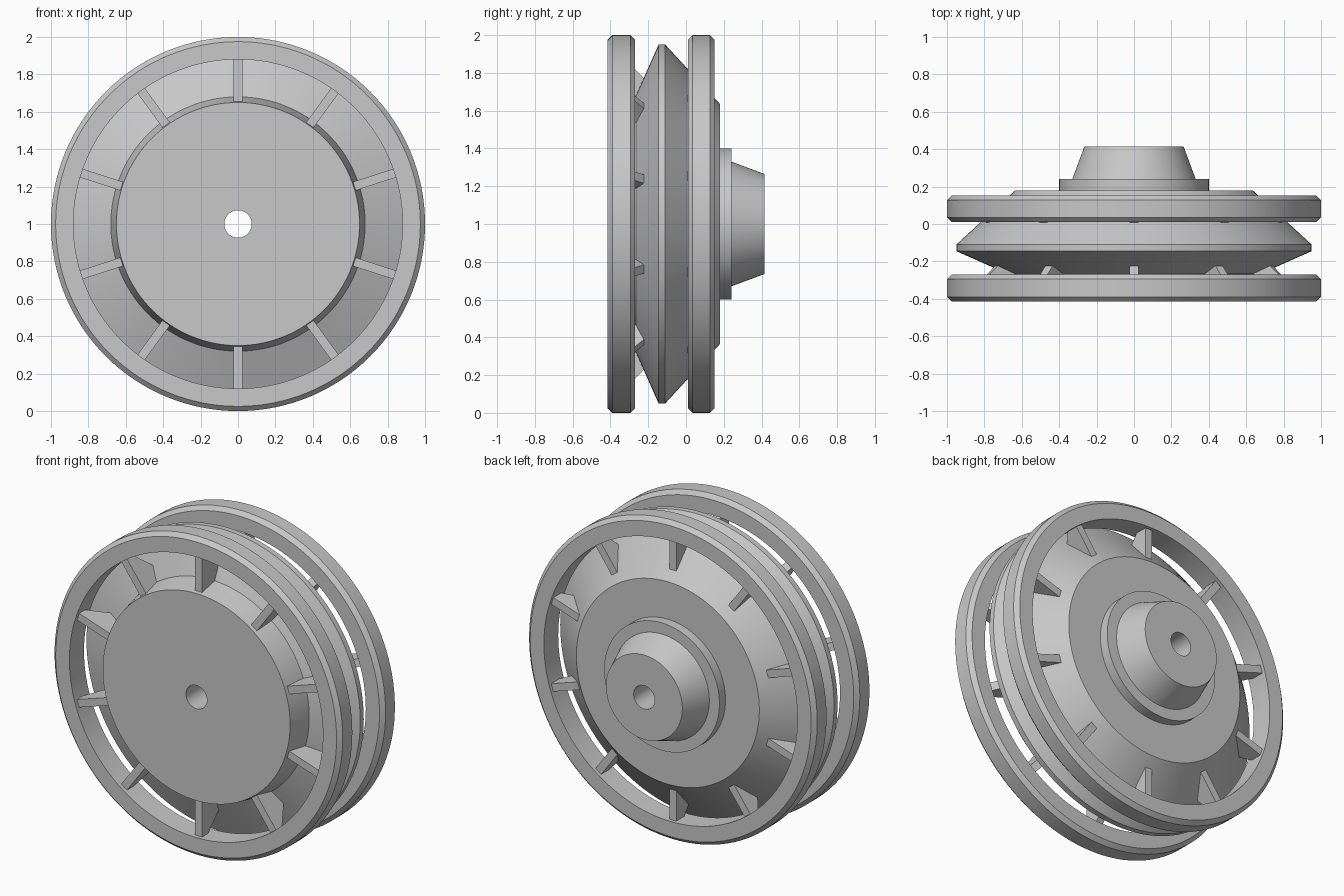
import bpy
import bmesh
import math

cube = bpy.data.objects.get("Cube")
if cube:
    bpy.data.objects.remove(cube, do_unlink=True)

grey = bpy.data.materials.new("plain grey")
grey.use_nodes = True
COLOUR = (0.58, 0.58, 0.58, 1)
grey.diffuse_color = COLOUR
grey.node_tree.nodes["Principled BSDF"].inputs["Base Color"].default_value = COLOUR

SEGMENTS = 128


def finish(name, bm):
    bmesh.ops.recalc_face_normals(bm, faces=bm.faces)
    mesh = bpy.data.meshes.new(name)
    bm.to_mesh(mesh)
    bm.free()
    mesh.materials.append(grey)
    obj = bpy.data.objects.new(name, mesh)
    obj.location.z = 1
    bpy.context.collection.objects.link(obj)
    bpy.ops.object.select_all(action="DESELECT")
    obj.select_set(True)
    bpy.context.view_layer.objects.active = obj
    bpy.ops.object.shade_smooth_by_angle(angle=math.radians(25))


def lathe(name, profile):
    """Turn a closed (radius, y) profile around the axle."""
    bm = bmesh.new()
    rings = []
    for i in range(SEGMENTS):
        a = math.tau * i / SEGMENTS
        rings.append([bm.verts.new((r * math.sin(a), y, r * math.cos(a))) for r, y in profile])
    n = len(profile)
    for i, ring in enumerate(rings):
        after = rings[(i + 1) % SEGMENTS]
        for j in range(n):
            k = (j + 1) % n
            bm.faces.new((ring[j], ring[k], after[k], after[j]))
    finish(name, bm)


def rim(name, front, back):
    """Flat hoop with chamfered outer edges."""
    c = 0.025
    lathe(name, [(0.88, front), (1 - c, front), (1, front + c),
                 (1, back - c), (1 - c, back), (0.88, back)])


def spokes(name, profile, count=10, half=0.024):
    """Radial plates cut from a (radius, y) outline."""
    bm = bmesh.new()
    for i in range(count):
        a = math.tau * i / count
        s, c = math.sin(a), math.cos(a)
        sides = []
        for x in (-half, half):
            sides.append([bm.verts.new((r * s + x * c, y, r * c - x * s)) for r, y in profile])
        left, right = sides
        bm.faces.new(left)
        bm.faces.new(right[::-1])
        for j in range(len(profile)):
            k = (j + 1) % len(profile)
            bm.faces.new((left[j], right[j], right[k], left[k]))
    finish(name, bm)


# Drum with double cone, hub step and bored axle hole
BORE = 0.073
lathe("drum_and_hub", [
    (BORE, -0.412), (0.65, -0.412), (0.68, -0.265),
    (0.95, -0.145), (0.95, -0.11), (0.635, 0.18),
    (0.4, 0.18), (0.4, 0.24), (0.33, 0.24), (0.265, 0.415), (BORE, 0.415)])

# Two open rims
rim("front_rim", -0.415, -0.27)
rim("back_rim", 0.01, 0.152)

# Spokes joining the rims to the drum
spokes("front_spokes", [(0.64, -0.39), (0.89, -0.39), (0.89, -0.34), (0.77, -0.22), (0.64, -0.22)])
spokes("back_spokes", [(0.62, 0.13), (0.89, 0.13), (0.89, 0.06), (0.8, -0.01), (0.62, -0.01)])
